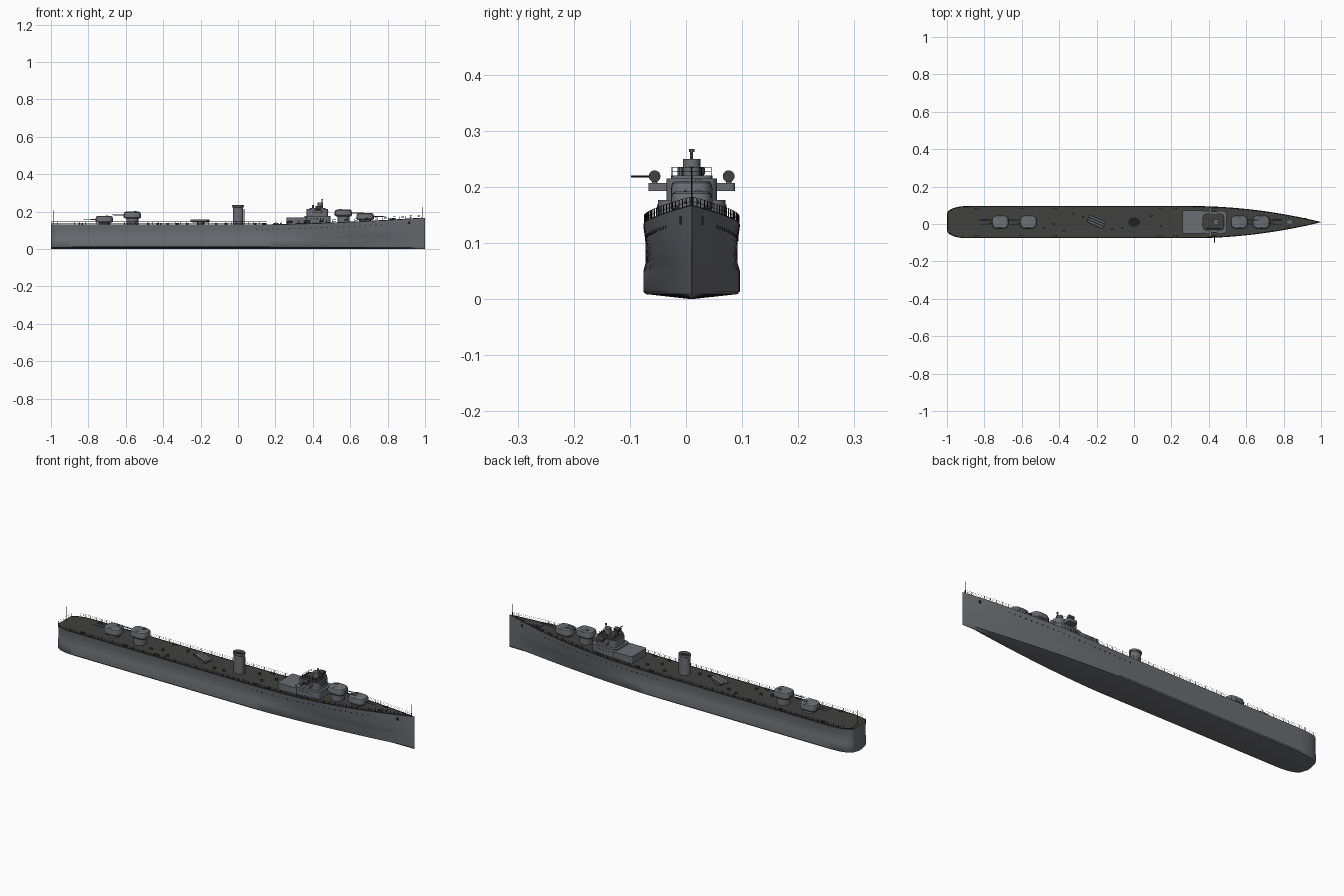
import bpy, bmesh, math, random
from mathutils import Matrix, Vector

if "Cube" in bpy.data.objects:
    bpy.data.objects.remove(bpy.data.objects["Cube"])
random.seed(4)
CY = 0.01  # ship centreline


def material(name, rgb):
    m = bpy.data.materials.new(name)
    m.use_nodes = True
    m.diffuse_color = (*rgb, 1)
    m.node_tree.nodes["Principled BSDF"].inputs["Base Color"].default_value = (*rgb, 1)
    return m


GREY = material("hull grey", (0.15, 0.153, 0.172))
DECK = material("deck dark grey", (0.052, 0.052, 0.05))
BLACK = material("fitting black", (0.015, 0.015, 0.016))


def finish(name, bm, mats, angle=35, deck_tops=False):
    bmesh.ops.recalc_face_normals(bm, faces=bm.faces)
    if deck_tops:
        for f in bm.faces:
            f.material_index = int(f.normal.z > 0.8)
    me = bpy.data.meshes.new(name)
    bm.to_mesh(me)
    bm.free()
    for m in mats:
        me.materials.append(m)
    ob = bpy.data.objects.new(name, me)
    bpy.context.collection.objects.link(ob)
    bpy.ops.object.select_all(action="DESELECT")
    ob.select_set(True)
    bpy.context.view_layer.objects.active = ob
    bpy.ops.object.shade_smooth_by_angle(angle=math.radians(angle))
    return ob


def add_box(bm, loc, size, rot=0, bevel=0):
    mat = Matrix.Translation(loc) @ Matrix.Rotation(rot, 4, "Z") @ Matrix.Diagonal((*size, 1))
    vs = bmesh.ops.create_cube(bm, size=1, matrix=mat)["verts"]
    if bevel:
        edges = {e for v in vs for e in v.link_edges
                 if abs(e.verts[0].co.z - e.verts[1].co.z) > 1e-5}
        bmesh.ops.bevel(bm, geom=list(edges), offset=bevel, segments=3, affect="EDGES", profile=0.5)


def add_rod(bm, a, b, r, r2=None, n=6):
    a, b = Vector(a), Vector(b)
    d = b - a
    mat = Matrix.Translation((a + b) / 2) @ d.to_track_quat("Z", "Y").to_matrix().to_4x4()
    bmesh.ops.create_cone(bm, cap_ends=True, segments=n, radius1=r,
                          radius2=r if r2 is None else r2, depth=d.length, matrix=mat)


def box(name, loc, size, mats=(GREY,), rot=0, bevel=0, deck_tops=False):
    bm = bmesh.new()
    add_box(bm, loc, size, rot, bevel)
    return finish(name, bm, mats, deck_tops=deck_tops)


def rod(name, a, b, r, mat=GREY, r2=None, n=20):
    bm = bmesh.new()
    add_rod(bm, a, b, r, r2, n)
    return finish(name, bm, (mat,))


def loft(bm, rings, caps=True):
    rows = [[bm.verts.new(p) for p in ring] for ring in rings]
    n = len(rows[0])
    for a, b in zip(rows, rows[1:]):
        for i in range(n):
            bm.faces.new((a[i], a[(i + 1) % n], b[(i + 1) % n], b[i]))
    if caps:
        bm.faces.new(rows[0])
        bm.faces.new(rows[-1])


# Hull lines: deck height, deck half width, bottom half width
def deck_z(x):
    return 0.13 + 0.037 * max(0, (x - 0.1) / 0.9) ** 1.6


def stern(x):
    u = max(0, (-0.88 - x) / 0.12)
    return 0.5 + 0.5 * math.sqrt(max(0, 1 - u ** 2.4))


def half_deck(x):
    return 0.0855 * stern(x) * (1 - max(0, (x - 0.3) / 0.7) ** 2) + 0.0006


def half_bottom(x):
    return 0.0855 * stern(x) * (1 - max(0, (x - 0.12) / 0.88) ** 1.6) + 0.0006


# Hull: cross-sections lofted from stern to bow
def section(x):
    w, b, z = half_deck(x), half_bottom(x), deck_z(x)
    mid = b * 0.55 + w * 0.45
    side = [(b * 0.95, 0.009), (b, 0.014), (b, 0.05), (mid * 0.955, 0.064),
            (mid * 0.25 + w * 0.7, 0.1), (w, z)]
    pts = [(0, 0)] + side + [(-y, h) for y, h in reversed(side)]
    return [(x, CY + y, h) for y, h in pts]


stations = [-1 + 0.12 * (i / 8) ** 2 for i in range(9)] + [-0.88 + 1.88 * i / 47 for i in range(1, 48)]
bm = bmesh.new()
loft(bm, [section(x) for x in stations])
finish("hull", bm, (GREY, DECK), 40, deck_tops=True)

# Guard rails with posts down both sides and round the stern
bm = bmesh.new()
H = 0.016
posts = [-0.996 + 0.03 * i for i in range(67)]
for s in (-1, 1):
    line = [Vector((x, CY + s * max(0.0006, half_deck(x) - 0.002), deck_z(x))) for x in posts]
    for p in line:
        add_rod(bm, p, p + Vector((0, 0, H)), 0.0009, n=4)
    for p, q in zip(line, line[1:]):
        for h in (H * 0.5, H):
            up = Vector((0, 0, h))
            add_rod(bm, p + up, q + up, 0.0004, n=4)
        add_rod(bm, p, q, 0.0018, n=4)
for h in (0.5 * H, H):
    add_rod(bm, (-0.996, CY - 0.045, 0.13 + h), (-0.996, CY + 0.045, 0.13 + h), 0.0004, n=4)
finish("guard_rails", bm, (BLACK,))

# Portholes, hawse openings and flag staffs
bm = bmesh.new()
for i in range(24):
    x = 0.1 + 0.029 * i
    z = deck_z(x) - 0.024
    w, b = half_deck(x), half_bottom(x)
    k = (z - 0.1) / (deck_z(x) - 0.1)
    low = (b * 0.55 + w * 0.45) * 0.25 + w * 0.7
    y = low + (w - low) * k
    for s in (-1, 1):
        add_rod(bm, (x, CY + s * (y - 0.003), z), (x, CY + s * (y + 0.0008), z), 0.0032, n=10)
for s in (-1, 1):
    add_box(bm, (0.915, CY + s * 0.0175, 0.14), (0.012, 0.008, 0.014))
finish("portholes", bm, (BLACK,))
rod("bow_staff", (0.985, CY, 0.16), (0.985, CY, 0.225), 0.0014, BLACK, n=6)
rod("stern_staff", (-0.985, CY, 0.128), (-0.985, CY, 0.205), 0.0014, BLACK, n=6)


# Gun turrets: barbette, rounded gunhouse, twin barrels
def turret(name, x, z, facing):
    rod(name + "_barbette", (x, CY, deck_z(x) - 0.004), (x, CY, z + 0.002), 0.032, n=24)
    bm = bmesh.new()
    rings = []
    for k, h in ((0.86, 0), (1, 0.006), (1, 0.024), (0.93, 0.032), (0.78, 0.036)):
        ring = []
        for i in range(20):
            a = 2 * math.pi * i / 20
            c, s = math.cos(a), math.sin(a)
            px = math.copysign(abs(c) ** 0.65, c) * 0.046 * k
            py = math.copysign(abs(s) ** 0.65, s) * 0.037 * k
            ring.append((x + facing * px, CY + py, z + h))
        rings.append(ring)
    loft(bm, rings)
    finish(name + "_gunhouse", bm, (GREY,), 30)
    bm = bmesh.new()
    for s in (-1, 1):
        y = CY + s * 0.011
        add_rod(bm, (x + facing * 0.04, y, z + 0.017), (x + facing * 0.11, y, z + 0.019), 0.0026, 0.0018, 8)
    finish(name + "_barrels", bm, (GREY,))
    box(name + "_hatch", (x - facing * 0.015, CY + 0.012, z + 0.037), (0.012, 0.012, 0.004))


turret("forward_low_turret", 0.68, 0.156, 1)
turret("forward_high_turret", 0.563, 0.175, 1)
turret("aft_high_turret", -0.565, 0.164, -1)
turret("aft_low_turret", -0.715, 0.141, -1)

# Bridge superstructure
box("aft_deckhouse", (0.315, CY, 0.147), (0.11, 0.124, 0.044), bevel=0.008)
box("bridge_lower", (0.425, CY, 0.152), (0.14, 0.12, 0.05), bevel=0.02)
box("bridge_upper", (0.425, CY, 0.192), (0.115, 0.09, 0.046), (GREY, DECK), bevel=0.018, deck_tops=True)
box("bridge_wings", (0.425, CY, 0.2), (0.05, 0.154, 0.015), bevel=0.006)
box("bridge_roof", (0.425, CY, 0.217), (0.085, 0.074, 0.006), (GREY, DECK), bevel=0.012, deck_tops=True)
bm = bmesh.new()
for i in range(-2, 3):
    add_box(bm, (0.4826, CY + i * 0.011, 0.198), (0.0012, 0.007, 0.007))
for s in (-1, 1):
    for i in range(5):
        add_box(bm, (0.39 + i * 0.017, CY + s * 0.0602, 0.162), (0.006, 0.0012, 0.006))
finish("bridge_windows", bm, (BLACK,))

# Roof railing, director tower and mast
bm = bmesh.new()
cx, hx, hy = 0.425, 0.04, 0.035
corners = [(cx - hx, CY - hy), (cx + hx, CY - hy), (cx + hx, CY + hy), (cx - hx, CY + hy)]
for (ax, ay), (bx, by) in zip(corners, corners[1:] + corners[:1]):
    for h in (0.227, 0.235):
        add_rod(bm, (ax, ay, h), (bx, by, h), 0.0006, n=4)
    for t in (0, 0.25, 0.5, 0.75):
        px, py = ax + (bx - ax) * t, ay + (by - ay) * t
        add_rod(bm, (px, py, 0.218), (px, py, 0.235), 0.0008, n=4)
finish("roof_railing", bm, (BLACK,))
rod("director_tower", (0.44, CY, 0.218), (0.44, CY, 0.25), 0.0155)
rod("rangefinder_post", (0.45, CY, 0.25), (0.45, CY, 0.264), 0.0028, n=8)
rod("rangefinder_cap", (0.45, CY, 0.262), (0.45, CY, 0.268), 0.005, n=10)
rod("signal_lamp", (0.4, CY - 0.02, 0.218), (0.4, CY - 0.02, 0.236), 0.005, n=10)

# Drum mounts on the wings, with the side gun
for s, side in ((-1, "right"), (1, "left")):
    y = CY + s * 0.066
    rod(side + "_drum", (0.415, y, 0.219), (0.442, y, 0.219), 0.0105, DECK)
    rod(side + "_drum_stand", (0.428, y, 0.205), (0.428, y, 0.212), 0.005)
rod("side_gun", (0.43, CY - 0.06, 0.219), (0.43, -0.098, 0.219), 0.0018, BLACK, n=8)

# Funnel: oval trunk, collar and dark mouth
bm = bmesh.new()
rings = []
for k, z in ((1, 0.126), (1, 0.222), (1.1, 0.224), (1.1, 0.234), (0.95, 0.235), (0.95, 0.222)):
    rings.append([(0.028 * k * math.cos(a), CY + 0.022 * k * math.sin(a), z)
                  for a in (2 * math.pi * i / 24 for i in range(24))])
loft(bm, rings)
for f in bm.faces:
    f.material_index = int(len(f.verts) > 4)
finish("funnel", bm, (GREY, BLACK))
rod("steam_pipe", (0.032, CY, 0.128), (0.032, CY, 0.215), 0.003, n=8)

# Trained torpedo mount amidships
rod("mount_base", (-0.2, CY, 0.128), (-0.2, CY, 0.146), 0.02)
box("mount_platform", (-0.2, CY, 0.145), (0.075, 0.045, 0.006), rot=-0.4)
bm = bmesh.new()
for i in (-1, 0, 1):
    off = Matrix.Rotation(-0.4, 3, "Z")
    a, b = off @ Vector((-0.05, i * 0.013, 0.153)), off @ Vector((0.045, i * 0.013, 0.153))
    add_rod(bm, a + Vector((-0.2, CY, 0)), b + Vector((-0.2, CY, 0)), 0.006, n=12)
finish("mount_tubes", bm, (GREY,))

# Small deck fittings: bollards, lockers and side davits
bm = bmesh.new()
for x in (-0.84, -0.6, -0.42, 0.14, 0.22, 0.82):
    for s in (-1, 1):
        y = CY + s * (half_deck(x) - 0.014)
        for dx in (-0.007, 0.007):
            add_rod(bm, (x + dx, y, deck_z(x) - 0.002), (x + dx, y, deck_z(x) + 0.009), 0.0035, n=8)
for i in range(14):
    x, y = -0.48 + 0.052 * i, CY + random.uniform(-0.055, 0.055)
    if abs(x + 0.2) > 0.07 and abs(x) > 0.05:
        add_box(bm, (x, y, 0.133), (0.012, 0.009, 0.012), random.uniform(0, 1))
finish("deck_fittings", bm, (DECK,))
box("capstan_locker", (0.83, CY, 0.158), (0.03, 0.016, 0.012))
